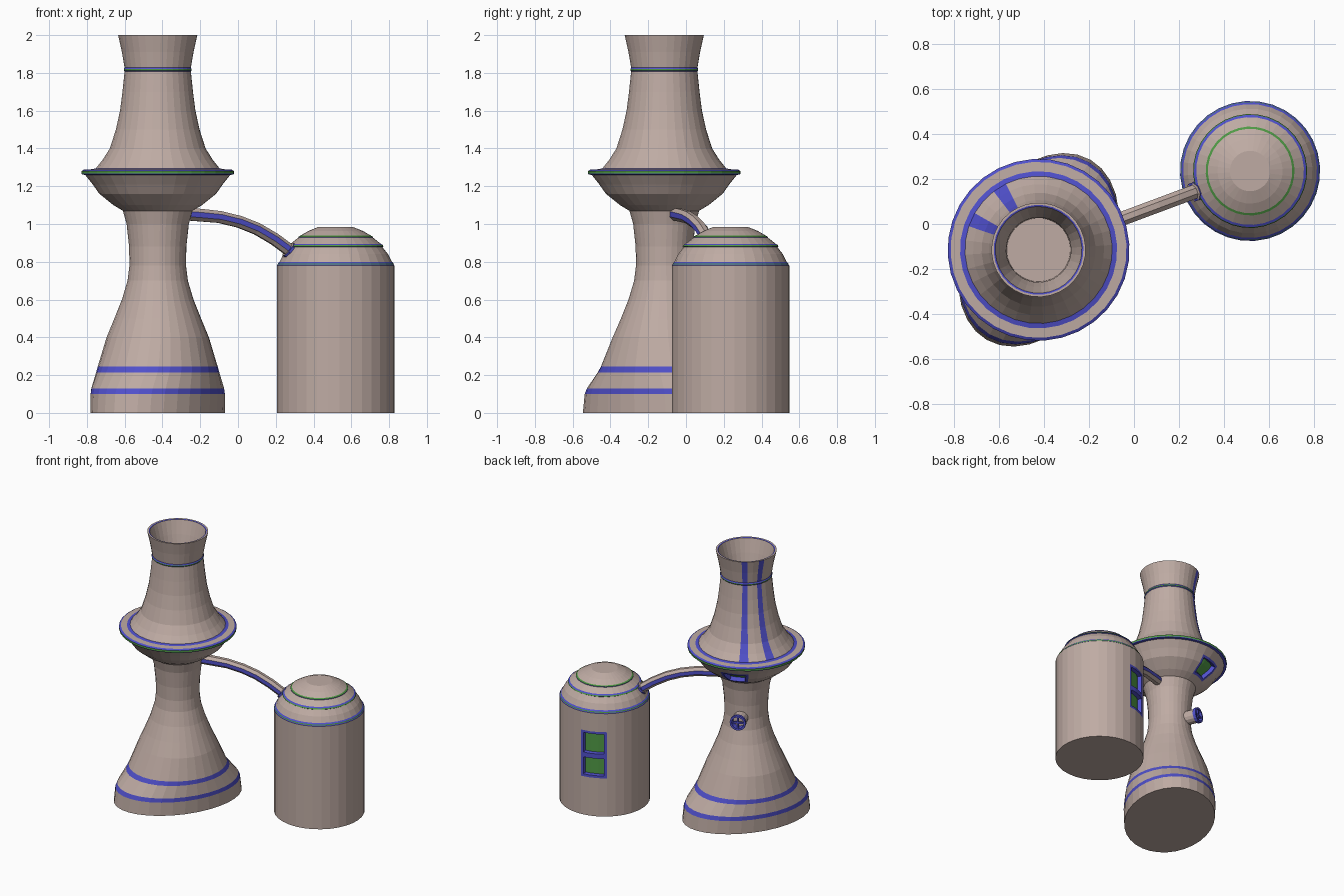
import bpy, bmesh
from math import sin, cos, radians, atan2, pi
from mathutils import Vector, Matrix

if "Cube" in bpy.data.objects:
    bpy.data.objects.remove(bpy.data.objects["Cube"])

SEG = 32
FACE = radians(110.7)        # direction the windows look
STEP = 2 * pi / SEG
BODY, TRIM, GLASS = 0, 1, 2


def material(name, rgb):
    m = bpy.data.materials.new(name)
    m.diffuse_color = (*rgb, 1)
    m.use_nodes = True
    m.node_tree.nodes["Principled BSDF"].inputs["Base Color"].default_value = m.diffuse_color
    return m


MATS = [material("stone", (0.52, 0.41, 0.37)),
        material("blue_trim", (0.08, 0.08, 0.60)),
        material("green_glass", (0.08, 0.32, 0.06))]


def finish(name, bm, matrix=None):
    bmesh.ops.recalc_face_normals(bm, faces=bm.faces)
    me = bpy.data.meshes.new(name)
    bm.to_mesh(me)
    bm.free()
    for m in MATS:
        me.materials.append(m)
    ob = bpy.data.objects.new(name, me)
    if matrix:
        ob.matrix_world = matrix
    bpy.context.collection.objects.link(ob)
    return ob


def lathe(rows, seg=SEG, axis=radians(60)):
    """rows: (z, radius, material of the strip above[, minor radius]).
    Column 0 of every strip is centred on FACE."""
    bm = bmesh.new()
    rings = []
    for row in rows:
        z, a = row[:2]
        b = row[3] if len(row) > 3 else a
        ring = []
        for i in range(seg):
            t = FACE + (i - 0.5) * 2 * pi / seg - axis
            x, y = a * cos(t), b * sin(t)
            ring.append(bm.verts.new((x * cos(axis) - y * sin(axis),
                                      x * sin(axis) + y * cos(axis), z)))
        rings.append(ring)
    grid = []
    for k in range(len(rows) - 1):
        strip = []
        for i in range(seg):
            j = (i + 1) % seg
            f = bm.faces.new((rings[k][i], rings[k][j], rings[k + 1][j], rings[k + 1][i]))
            f.material_index = rows[k][2]
            strip.append(f)
        grid.append(strip)
    bm.faces.new(rings[0][::-1])
    bm.faces.new(rings[-1])
    bm.normal_update()
    return bm, grid


def window(bm, faces, frame=0.018, depth=0.03):
    """Blue frame around a sunken green pane."""
    for thick, d in ((frame, 0), (0.002, -depth)):
        new = bmesh.ops.inset_region(bm, faces=faces, thickness=thick, depth=d,
                                     use_even_offset=True, use_boundary=True)
        for f in new["faces"]:
            f.material_index = TRIM
    for f in faces:
        f.material_index = GLASS


# Tall tower: oval foot, waist, bulge, brim and open chimney
tower_rows = [
    (0, .463, 0, .316), (.10, .45, 1, .32), (.13, .435, 0, .32),
    (.215, .365, 1, .312), (.245, .345, 0, .308), (.4, .275, 0, .27),
    (.5, .23, 0), (.6, .19, 0), (.7, .16, 0), (.78, .15, 0), (.88, .152, 0),
    (1.0, .165, 0), (1.07, .185, 0), (1.10, .235, 0), (1.16, .31, 0),
    (1.21, .345, 0), (1.26, .385, 1), (1.262, .402, 1), (1.267, .405, 2),
    (1.28, .405, 1), (1.288, .392, 0), (1.29, .35, 1), (1.295, .328, 0),
    (1.34, .292, 0), (1.4, .254, 0), (1.5, .222, 0), (1.6, .20, 0),
    (1.7, .187, 0), (1.808, .176, 1), (1.813, .18, 2), (1.82, .18, 1),
    (1.828, .176, 0), (1.91, .19, 0), (2.0, .21, 0), (2.0, .20, 1),
    (1.998, .193, 0), (1.9, .165, 0), (1.82, .145, 0), (1.75, .142, 0)]
TOWER = Vector((-0.425, -0.115, 0))
bm, grid = lathe(tower_rows)
for k, row in enumerate(tower_rows[:33]):
    if row[0] >= 1.295:
        for col in (1, 4):                       # two stripes up the chimney
            grid[k][col].material_index = TRIM
window(bm, [grid[k][c] for k in (13, 14) for c in (-1, 0, 1)])
finish("tower", bm, Matrix.Translation(TOWER))

# Round house with stepped dome and a two-pane window
house_rows = [
    (0, .312, 0), (.29, .312, 0), (.455, .312, 0), (.64, .312, 0),
    (.78, .312, 1), (.785, .308, 2), (.792, .306, 1), (.80, .298, 0),
    (.84, .278, 0), (.878, .248, 1), (.882, .254, 2), (.889, .25, 1),
    (.895, .24, 0), (.928, .198, 1), (.932, .198, 2), (.938, .188, 0),
    (.963, .145, 0), (.985, .09, 0)]
HOUSE = Vector((0.517, 0.236, 0))
bm, grid = lathe(house_rows)
for k in (1, 2):
    window(bm, [grid[k][c] for c in (-1, 0, 1)])
finish("round_house", bm, Matrix.Translation(HOUSE))

# Curved pipe joining both, blue strips along its sides, collar at the house
run = (HOUSE - TOWER).normalized()
side = Vector((-run.y, run.x, 0))
path = [(.13, 1.055, .036), (.24, 1.047, .036), (.35, 1.037, .034),
        (.46, 1.012, .034), (.56, .975, .034), (.66, .92, .034),
        (.735, .868, .034), (.736, .867, .045), (.76, .848, .045), (.84, .78, .045)]
bm = bmesh.new()
rings = []
for i, (s, z, r) in enumerate(path):
    p, q = path[max(i - 1, 0)], path[min(i + 1, len(path) - 1)]
    slope = atan2(q[1] - p[1], q[0] - p[0])
    up = Vector((0, 0, cos(slope))) - run * sin(slope)
    mid = TOWER + run * s + Vector((0, 0, z))
    rings.append([bm.verts.new(mid + side * r * cos(t) + up * r * sin(t))
                  for t in ((n - 0.5) * pi / 4 for n in range(8))])
for k in range(len(rings) - 1):
    for i in range(8):
        j = (i + 1) % 8
        f = bm.faces.new((rings[k][i], rings[k][j], rings[k + 1][j], rings[k + 1][i]))
        f.material_index = TRIM if i in (0, 4) or k == 7 else BODY
bm.faces.new(rings[0])
bm.faces.new(rings[-1])
finish("connecting_pipe", bm)

# Round vent with crossed bars on the tower waist
out = Vector((cos(FACE), sin(FACE), 0))
frame = (Matrix.Translation(TOWER + Vector((0, 0, .79)))
         @ out.to_track_quat('Z', 'Y').to_matrix().to_4x4())
bm, grid = lathe([(.12, .05, 0), (.215, .05, 1), (.218, .057, 1), (.24, .057, 1),
                  (.24, .043, 1), (.19, .043, 0)], seg=14)
finish("vent", bm, frame)
for n in range(2):
    bm = bmesh.new()
    bmesh.ops.create_cube(bm, size=1, matrix=Matrix.Translation((0, 0, .228))
                          @ Matrix.Rotation(n * pi / 2, 4, 'Z')
                          @ Matrix.Diagonal((.09, .012, .012, 1)))
    for f in bm.faces:
        f.material_index = TRIM
    finish("vent_bar_%d" % (n + 1), bm, frame)
